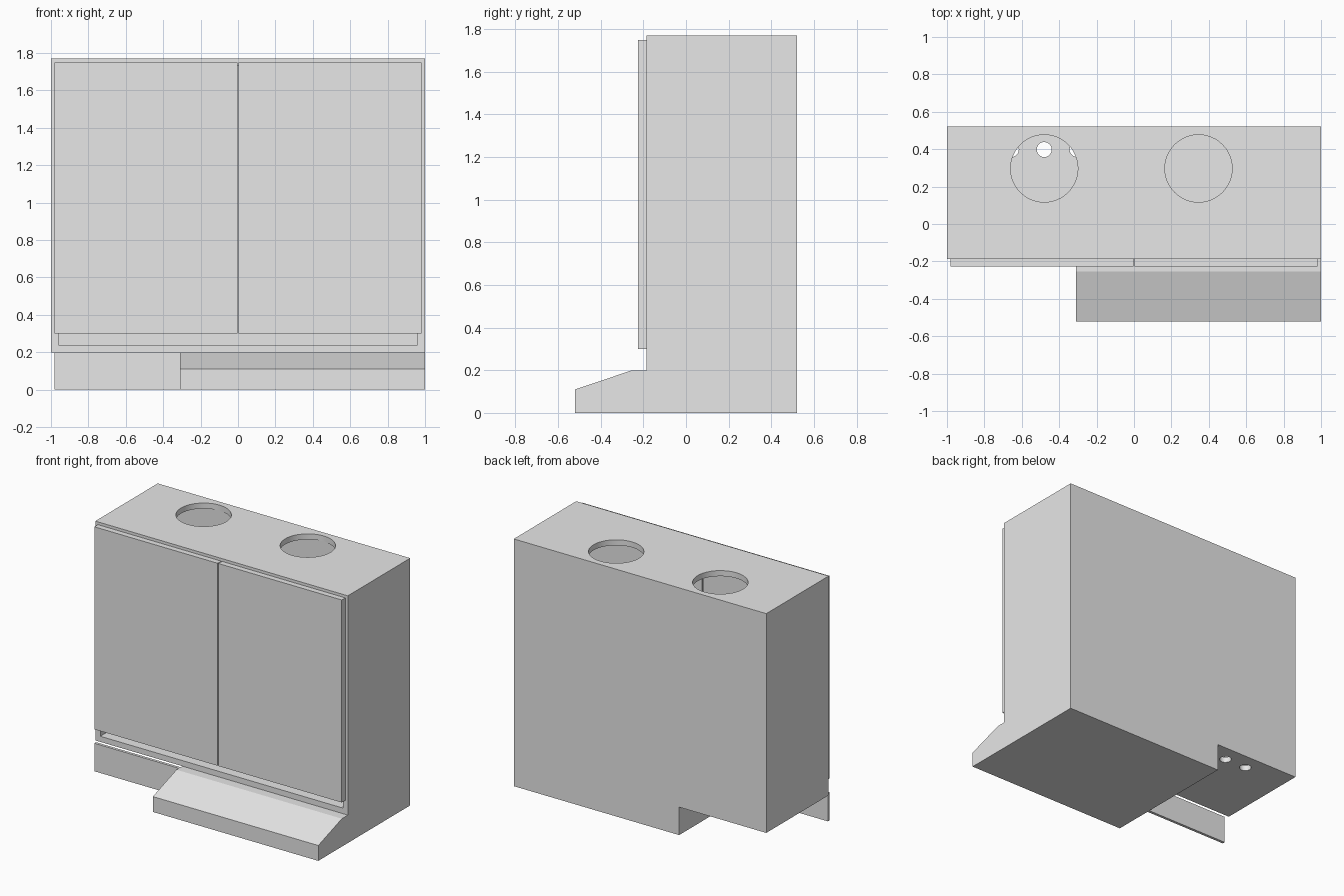
import bpy
import bmesh
from mathutils import Matrix, Vector

if "Cube" in bpy.data.objects:
    bpy.data.objects.remove(bpy.data.objects["Cube"], do_unlink=True)

GREY = (0.8, 0.8, 0.8, 1.0)
grey = bpy.data.materials.new("plain_grey")
grey.use_nodes = True
grey.diffuse_color = GREY
grey.node_tree.nodes["Principled BSDF"].inputs["Base Color"].default_value = GREY

# Key planes of the cabinet
BACK, FRONT, DOOR = 0.52, -0.186, -0.226
TOP, FLOOR, WALL = 1.77, 0.2, 0.04
PLINTH_X = -0.31


def finish(name, bm):
    bmesh.ops.recalc_face_normals(bm, faces=bm.faces)
    mesh = bpy.data.meshes.new(name)
    bm.to_mesh(mesh)
    bm.free()
    mesh.materials.append(grey)
    obj = bpy.data.objects.new(name, mesh)
    bpy.context.collection.objects.link(obj)
    return obj


def box(name, low, high):
    low, high = Vector(low), Vector(high)
    bm = bmesh.new()
    matrix = Matrix.Translation((low + high) / 2) @ Matrix.Diagonal((high - low).to_4d())
    bmesh.ops.create_cube(bm, size=1, matrix=matrix)
    return finish(name, bm)


def cylinder(name, x, y, radius, low, high):
    bm = bmesh.new()
    bmesh.ops.create_cone(bm, cap_ends=True, segments=48, radius1=radius, radius2=radius,
                          depth=high - low, matrix=Matrix.Translation((x, y, (low + high) / 2)))
    return finish(name, bm)


def prism(name, profile, x0, x1):
    bm = bmesh.new()
    face = bm.faces.new([bm.verts.new((x0, y, z)) for y, z in profile])
    extruded = bmesh.ops.extrude_face_region(bm, geom=[face])["geom"]
    verts = [v for v in extruded if isinstance(v, bmesh.types.BMVert)]
    bmesh.ops.translate(bm, verts=verts, vec=(x1 - x0, 0, 0))
    return finish(name, bm)


def select_only(obj):
    bpy.ops.object.select_all(action="DESELECT")
    obj.select_set(True)
    bpy.context.view_layer.objects.active = obj


def cut(obj, cutter):
    cutter.hide_render = True
    mod = obj.modifiers.new("cut", "BOOLEAN")
    mod.operation = "DIFFERENCE"
    mod.solver = "EXACT"
    mod.object = cutter
    select_only(obj)
    bpy.ops.object.modifier_apply(modifier=mod.name)
    bpy.data.objects.remove(cutter, do_unlink=True)


# Cabinet body with the sloping plinth in one side profile
cabinet = prism("cabinet_body", [
    (-0.52, 0), (BACK, 0), (BACK, TOP), (FRONT, TOP),
    (FRONT, FLOOR), (-0.253, FLOOR), (-0.52, 0.11)], -1, 1)

# Open space beside the plinth, and the hollow inside
cut(cabinet, box("notch", (-1.2, -0.8, -0.2), (PLINTH_X, 0.8, FLOOR)))
cut(cabinet, box("hollow", (-1 + WALL, -0.4, FLOOR + WALL), (1 - WALL, BACK - WALL, TOP - WALL)))

# Large round openings in the top
for x in (-0.48, 0.345):
    cut(cabinet, cylinder("vent", x, 0.297, 0.18, TOP - 0.1, TOP + 0.1))

# Row of small pipe holes in the floor
for i in (-1, 0, 1):
    cut(cabinet, cylinder("pipe_hole", -0.48 + i * 0.176, 0.398, 0.04, FLOOR - 0.01, FLOOR + 0.1))

select_only(cabinet)
bpy.ops.object.shade_smooth_by_angle(angle=0.3)

# Pair of flat doors with a narrow gap
for side, sign in (("right", -1), ("left", 1)):
    xs = sorted((sign * 0.003, sign * 0.98))
    box(side + "_door", (xs[0], DOOR, 0.3), (xs[1], FRONT, 1.75))

# Thin kick board in front of the open space
box("kick_board", (-0.98, DOOR, 0), (PLINTH_X, DOOR + 0.02, FLOOR))
